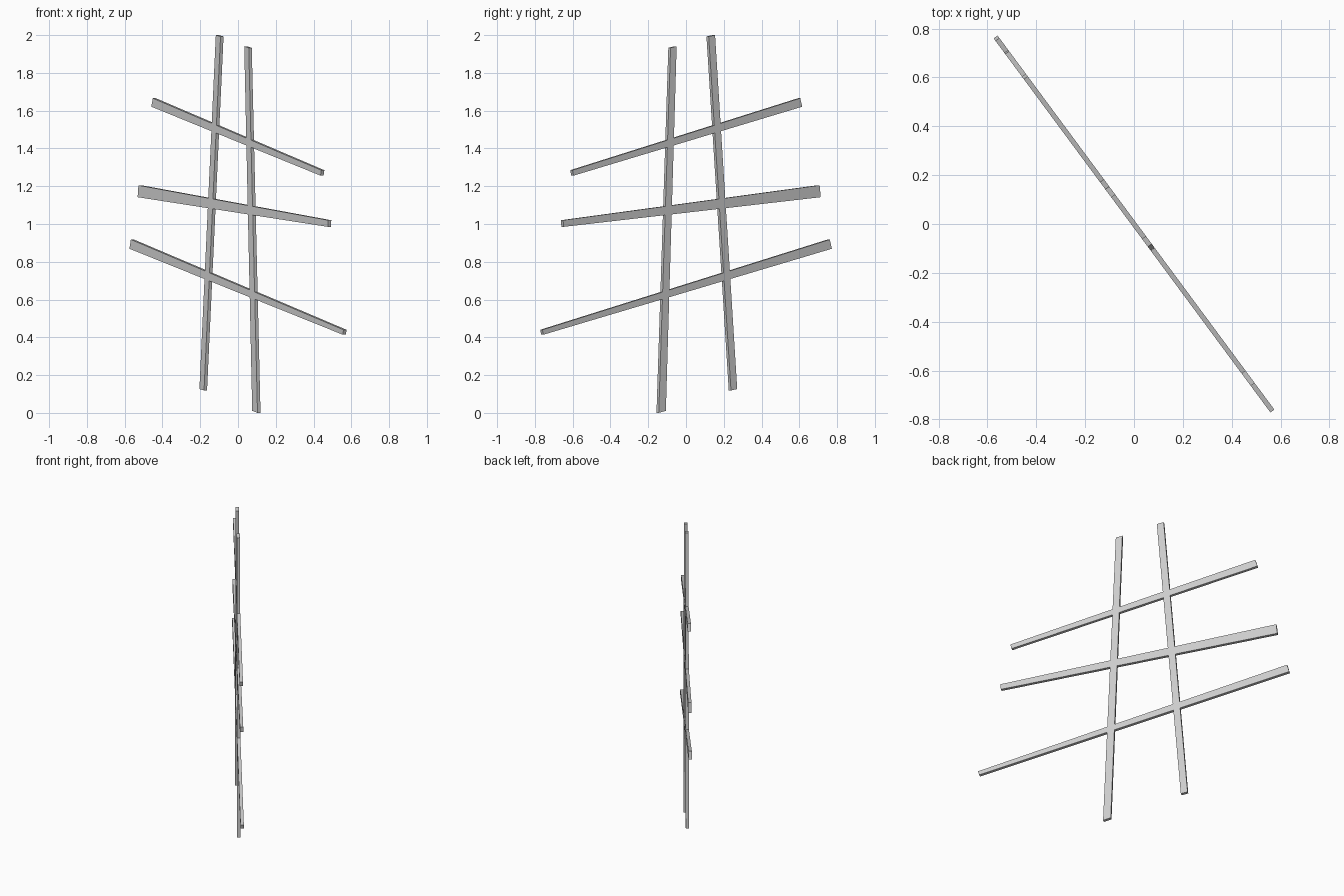
import bpy, bmesh, math

if "Cube" in bpy.data.objects:
    bpy.data.objects.remove(bpy.data.objects["Cube"])

THICK = 0.02
ANGLE = math.radians(-53.5)   # the flat lattice stands diagonally


def bar(name, corners):
    """Tapered flat bar: a quad in the XZ plane extruded through its thickness."""
    bm = bmesh.new()
    verts = [bm.verts.new((u, -THICK / 2, z)) for u, z in corners]
    face = bm.faces.new(verts)
    new = bmesh.ops.extrude_face_region(bm, geom=[face])["geom"]
    moved = [g for g in new if isinstance(g, bmesh.types.BMVert)]
    bmesh.ops.translate(bm, verts=moved, vec=(0, THICK, 0))
    bmesh.ops.recalc_face_normals(bm, faces=bm.faces)
    mesh = bpy.data.meshes.new(name)
    bm.to_mesh(mesh)
    bm.free()
    obj = bpy.data.objects.new(name, mesh)
    bpy.context.collection.objects.link(obj)
    return obj


# Corners as (along, height): bottom left, bottom right, top right, top left
bars = [
    # two uprights
    bar("lattice", [(-.33, .126), (-.289, .119), (-.142, 1.993), (-.184, 2.0)]),
    bar("right_upright", [(.14, .011), (.187, 0), (.109, 1.933), (.069, 1.941)]),
    # three tapered cross slats
    bar("top_slat", [(-.758, 1.621), (.748, 1.256), (.755, 1.285), (-.745, 1.666)]),
    bar("middle_slat", [(-.88, 1.142), (.813, .985), (.817, 1.02), (-.873, 1.205)]),
    bar("bottom_slat", [(-.953, .869), (.946, .414), (.953, .44), (-.94, .918)]),
]

# Fuse the bars into one flush piece
lattice = bars[0]
bpy.context.view_layer.objects.active = lattice
for other in bars[1:]:
    mod = lattice.modifiers.new("fuse", "BOOLEAN")
    mod.operation = "UNION"
    mod.solver = "EXACT"
    mod.object = other
    bpy.ops.object.modifier_apply(modifier=mod.name)
    bpy.data.objects.remove(other)

lattice.rotation_euler.z = ANGLE
